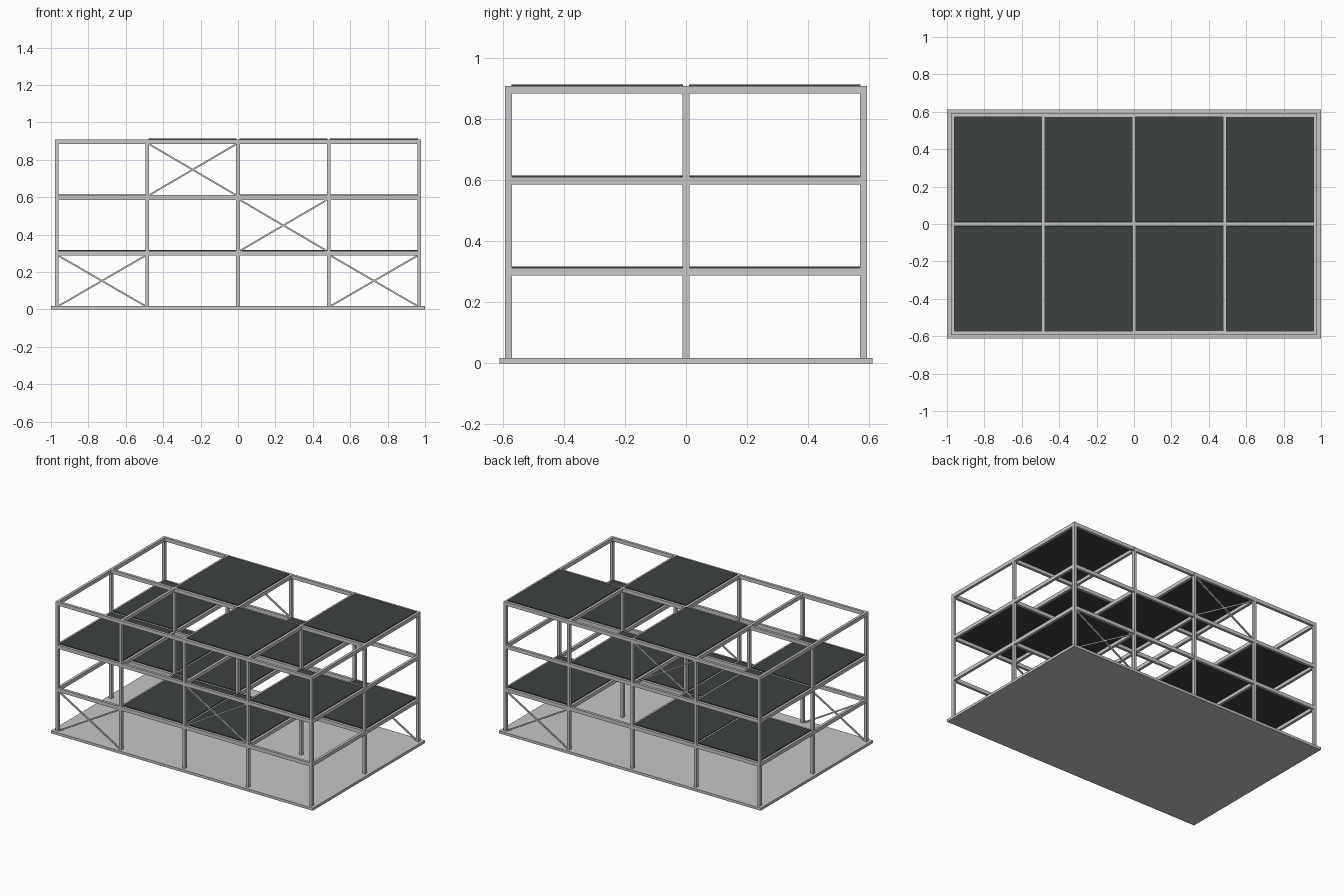
import bpy
import math
from mathutils import Vector

cube = bpy.data.objects.get("Cube")
if cube:
    bpy.data.objects.remove(cube, do_unlink=True)


def material(name, color):
    mat = bpy.data.materials.new(name)
    mat.use_nodes = True
    mat.diffuse_color = (*color, 1)
    mat.node_tree.nodes["Principled BSDF"].inputs["Base Color"].default_value = (*color, 1)
    return mat


steel = material("light grey", (0.57, 0.57, 0.57))
dark = material("dark slate", (0.045, 0.055, 0.053))


def box(name, center, size, mat, tilt=0):
    bpy.ops.mesh.primitive_cube_add(size=1, location=center)
    obj = bpy.context.object
    obj.name = name
    obj.scale = size
    obj.rotation_euler.y = tilt
    obj.data.materials.append(mat)
    return obj


# Frame grid
xs = [-0.97, -0.485, 0, 0.485, 0.97]
ys = [-0.582, 0, 0.582]
base = 0.018
tops = [0.313, 0.611, 0.909]
col_x, col_y = 0.019, 0.022
beam_w, beam_h = 0.018, 0.025

# Ground slab
box("ground_slab", (0, 0, base / 2), (2, 1.224, base), steel)

# Columns
for x in xs:
    for y in ys:
        box("column", (x, y, (base + tops[2]) / 2), (col_x, col_y, tops[2] - base), steel)

# Beams in both directions on each level
for top in tops:
    z = top - beam_h / 2
    for y in ys:
        for a, b in zip(xs, xs[1:]):
            box("long_beam", ((a + b) / 2, y, z), (b - a - col_x, beam_w, beam_h), steel)
    for x in xs:
        for a, b in zip(ys, ys[1:]):
            box("cross_beam", (x, (a + b) / 2, z), (beam_w, b - a - col_y, beam_h), steel)

# Floor panels: (bay, row) per level, row 0 at the front
floors = [
    [(0, 1), (1, 0), (1, 1), (2, 0), (3, 1)],
    [(0, 0), (0, 1), (2, 1), (3, 0)],
    [(1, 1), (2, 0), (3, 1)],
]
for top, cells in zip(tops, floors):
    for bay, row in cells:
        x = (xs[bay] + xs[bay + 1]) / 2
        y = (ys[row] + ys[row + 1]) / 2
        box("floor_panel", (x, y, top + 0.001), (0.47, 0.562, 0.008), dark)


# Crossed wind braces: (bay, storey, side)
def brace(bay, storey, y):
    low = base if storey == 0 else tops[storey - 1]
    high = tops[storey] - beam_h
    left, right = xs[bay] + col_x / 2, xs[bay + 1] - col_x / 2
    run = Vector((right - left, 0, high - low))
    angle = math.atan2(run.z, run.x)
    center = ((left + right) / 2, y, (low + high) / 2)
    for sign in (-1, 1):
        box("wind_brace", center, (run.length - 0.008, 0.009, 0.009), steel, sign * angle)


for bay, storey, y in [(0, 0, ys[0]), (2, 1, ys[0]), (3, 0, ys[2]), (1, 2, ys[2])]:
    brace(bay, storey, y)
